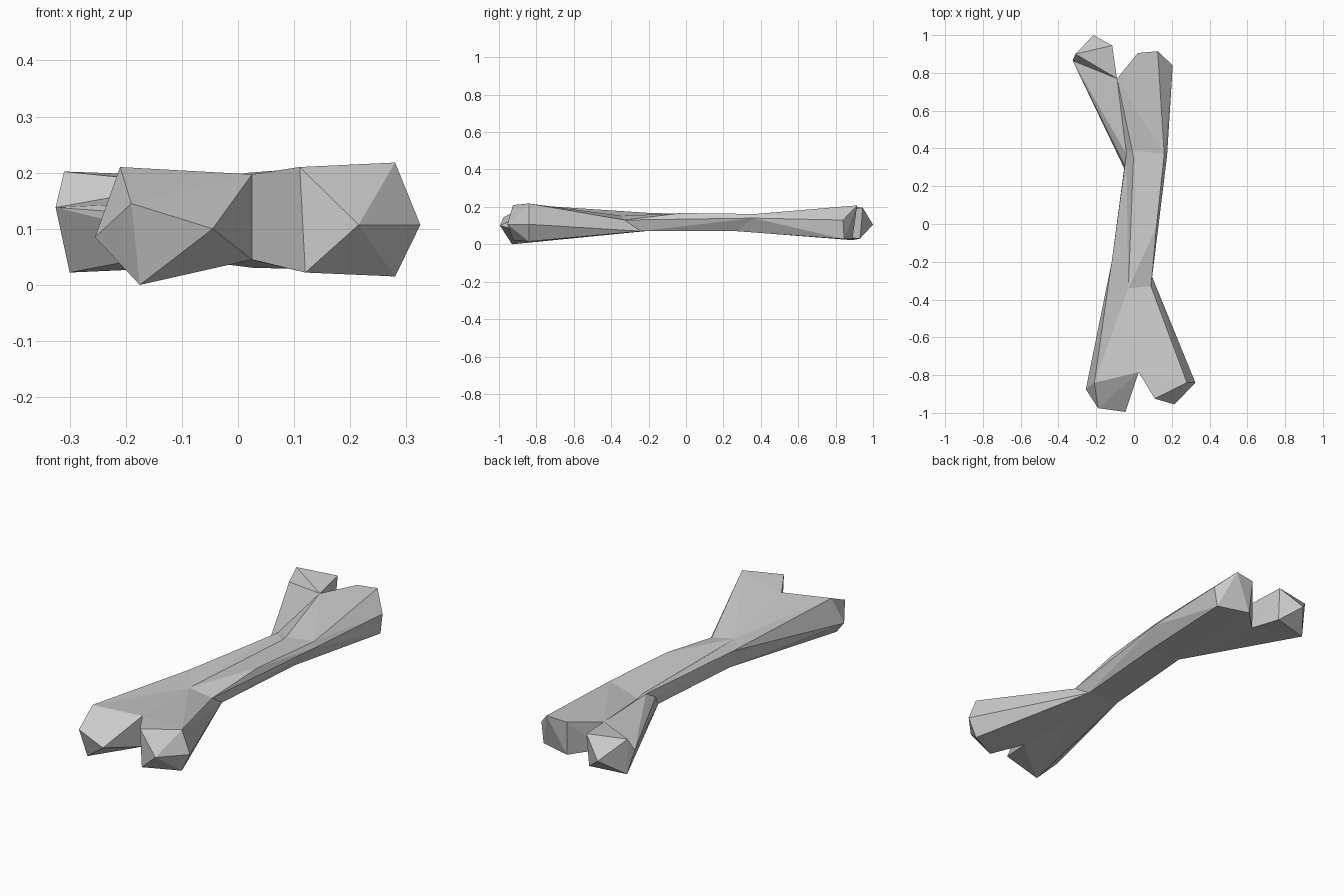
import bpy, bmesh

cube = bpy.data.objects.get("Cube")
if cube:
    bpy.data.objects.remove(cube, do_unlink=True)

grey = bpy.data.materials.new("bone grey")
grey.use_nodes = True
grey.diffuse_color = (0.6, 0.6, 0.6, 1)
grey.node_tree.nodes["Principled BSDF"].inputs["Base Color"].default_value = (0.6, 0.6, 0.6, 1)


def faceted(name, points):
    """Flat-faced solid stretched around a few corner points."""
    bm = bmesh.new()
    for p in points:
        bm.verts.new(p)
    out = bmesh.ops.convex_hull(bm, input=bm.verts)
    loose = {v for v in out["geom_interior"] if isinstance(v, bmesh.types.BMVert)}
    bmesh.ops.delete(bm, geom=list(loose), context="VERTS")
    bmesh.ops.recalc_face_normals(bm, faces=bm.faces)
    mesh = bpy.data.meshes.new(name)
    bm.to_mesh(mesh)
    bm.free()
    mesh.materials.append(grey)
    obj = bpy.data.objects.new(name, mesh)
    bpy.context.collection.objects.link(obj)
    return obj


# Shaft corners; a shallow groove runs along the top between its two halves
front_groove = (-0.03, -0.34, 0.152)
back_groove = (-0.01, 0.39, 0.13)
front_left = [(0.09, -0.33, 0.13), (0.08, -0.24, 0.07)]
back_left = [(0.16, 0.37, 0.162), (0.175, 0.36, 0.14), (0.12, 0.27, 0.07)]
front_ridge = (-0.118, -0.2, 0.168)
back_right = [(-0.04, 0.37, 0.152), (-0.05, 0.31, 0.118)]
front_base = (-0.085, -0.22, 0.07)
back_base = (-0.045, 0.28, 0.07)
spine = [front_groove, back_groove, front_base, back_base]

# Notches between the paired knuckles
front_notch = [(0.025, -0.785, 0.197), (0.025, -0.785, 0.045)]
back_notch = [(-0.09, 0.77, 0.18), (-0.09, 0.77, 0.045)]

# Corners shared by neighbouring pieces of one knuckle
front_crown = [(-0.21, -0.84, 0.21), (-0.19, -0.975, 0.145), (-0.175, -0.93, 0)]
back_cheek = [(-0.325, 0.865, 0.138), (-0.3, 0.89, 0.022)]

bone = faceted("bone", spine + front_left + back_left + [(0.118, -0.02, 0.167)])

pieces = [
    faceted("shaft_right_half", spine + back_right + [front_ridge, front_left[1], back_left[2]]),
    # front right knuckle: outer flank and inner half
    faceted("front_right_flank", front_crown + [
        (-0.255, -0.875, 0.085), front_ridge, front_groove, front_base, front_left[1]]),
    faceted("front_right_knuckle", front_crown + front_notch + front_left + [
        (-0.045, -0.995, 0.1), front_groove, front_base]),
    faceted("front_left_knuckle", front_left + front_notch + [
        front_groove, front_base,
        (0.28, -0.84, 0.218), (0.325, -0.84, 0.107), (0.28, -0.84, 0.015),
        (0.215, -0.955, 0.107), (0.11, -0.925, 0.21), (0.12, -0.925, 0.022)]),
    # back right knuckle: low arm with a raised knob on its end
    faceted("back_right_arm", back_right + back_cheek + back_notch + [back_groove, back_base]),
    faceted("back_right_knob", back_cheek + back_notch + [
        (-0.31, 0.9, 0.202), (-0.215, 1, 0.105),
        (-0.115, 0.945, 0.195), (-0.12, 0.93, 0.03)]),
    faceted("back_left_knuckle", back_left + back_notch + [
        back_groove, back_base,
        (0.125, 0.915, 0.208), (0.02, 0.905, 0.2), (0.205, 0.84, 0.13),
        (0.19, 0.845, 0.028), (0.03, 0.89, 0.03)]),
]

# Fuse everything into one solid bone
for piece in pieces:
    union = bone.modifiers.new(piece.name, "BOOLEAN")
    union.operation = "UNION"
    union.solver = "EXACT"
    union.object = piece
bpy.context.view_layer.update()
fused = bpy.data.meshes.new_from_object(
    bone.evaluated_get(bpy.context.evaluated_depsgraph_get()))
bone.modifiers.clear()
bone.data = fused
for piece in pieces:
    bpy.data.objects.remove(piece, do_unlink=True)
